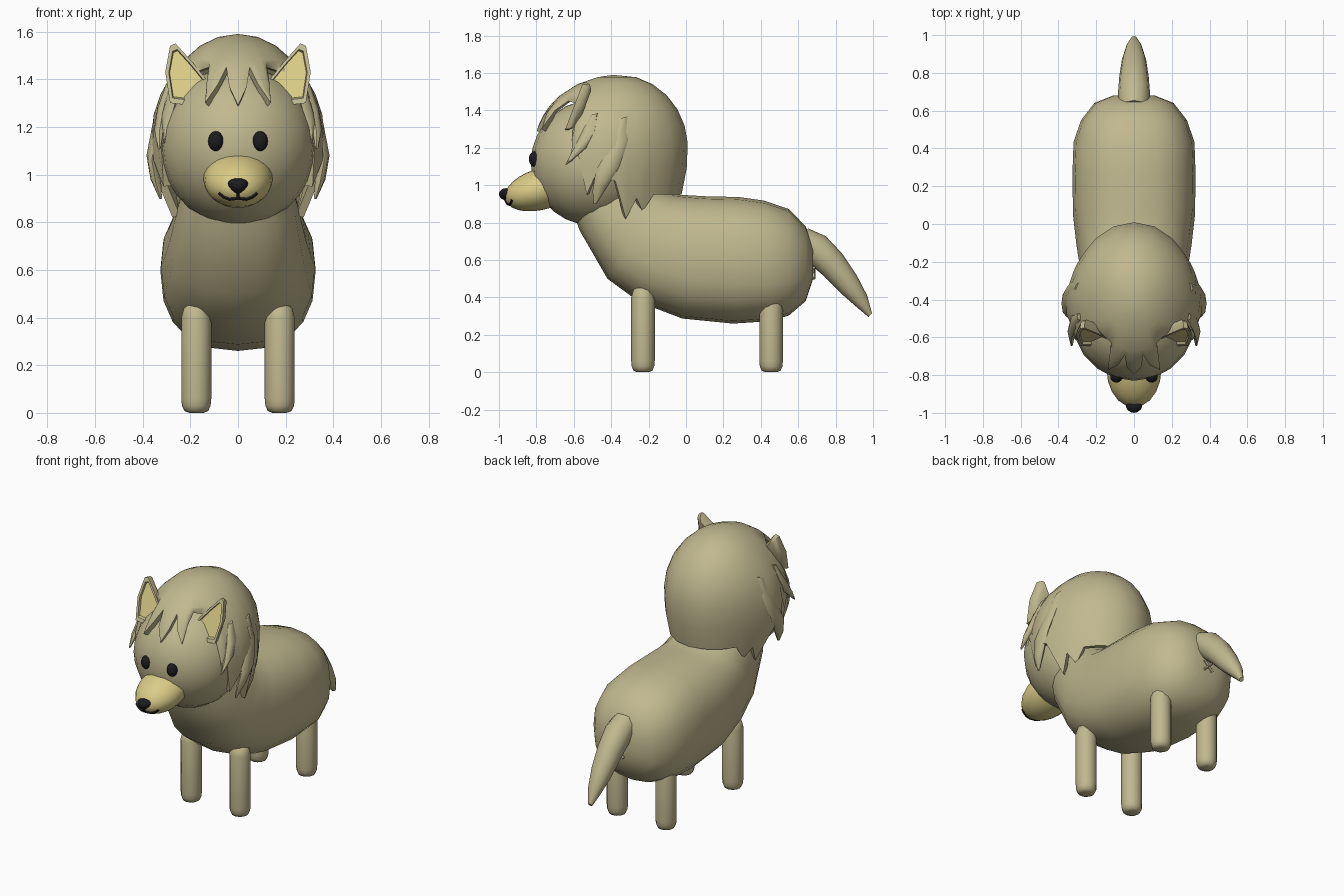
import bpy, bmesh, math
from mathutils import Vector

if "Cube" in bpy.data.objects:
    bpy.data.objects.remove(bpy.data.objects["Cube"])


def material(name, rgb):
    m = bpy.data.materials.new(name)
    m.diffuse_color = (*rgb, 1)
    m.use_nodes = True
    m.node_tree.nodes["Principled BSDF"].inputs["Base Color"].default_value = m.diffuse_color
    return m


FUR = material("khaki fur", (0.53, 0.48, 0.275))
CREAM = material("pale yellow", (0.70, 0.60, 0.24))
BLACK = material("black", (0.012, 0.012, 0.014))


def finish(name, bm, *mats):
    bmesh.ops.recalc_face_normals(bm, faces=bm.faces)
    me = bpy.data.meshes.new(name)
    bm.to_mesh(me)
    bm.free()
    for m in mats:
        me.materials.append(m)
    ob = bpy.data.objects.new(name, me)
    bpy.context.collection.objects.link(ob)
    return ob


def ring(c, up, w, n=16, power=1.0):
    """Rounded section: centre, half-height vector, half width in x."""
    pts = []
    for i in range(n):
        a = 2 * math.pi * i / n
        s, k = math.sin(a), math.cos(a)
        f = lambda v: math.copysign(abs(v) ** power, v)
        pts.append(Vector(c) + Vector(up) * f(k) + Vector((w * f(s), 0, 0)))
    return pts


def loft(name, rings, mat):
    bm = bmesh.new()
    rows = [[bm.verts.new(p) for p in r] for r in rings]
    n = len(rows[0])
    for a, b in zip(rows, rows[1:]):
        for i in range(n):
            j = (i + 1) % n
            bm.faces.new((a[i], a[j], b[j], b[i]))
    bm.faces.new(rows[0])
    bm.faces.new(rows[-1])
    return finish(name, bm, mat)


def ball(name, c, r, mat, u=20, v=14, warp=None):
    bm = bmesh.new()
    bmesh.ops.create_uvsphere(bm, u_segments=u, v_segments=v, radius=1)
    for vt in bm.verts:
        p = warp(vt.co.copy()) if warp else vt.co
        vt.co = Vector((c[0] + p.x * r[0], c[1] + p.y * r[1], c[2] + p.z * r[2]))
    return finish(name, bm, mat)


def tube(name, paths, radius, mat):
    cu = bpy.data.curves.new(name, 'CURVE')
    cu.dimensions = '3D'
    cu.bevel_depth = radius
    cu.bevel_resolution = 1
    cu.use_fill_caps = True
    for path in paths:
        sp = cu.splines.new('POLY')
        sp.points.add(len(path) - 1)
        for q, p in zip(sp.points, path):
            q.co = (*p, 1)
    cu.materials.append(mat)
    ob = bpy.data.objects.new(name, cu)
    bpy.context.collection.objects.link(ob)


# Body: sections given by top (y, z), bottom (y, z) and half width
sections = [(-.27, 1.10, -.62, .92, .20), (-.13, .98, -.57, .76, .25),
            (-.05, .95, -.42, .50, .285), (.03, .945, -.25, .375, .305),
            (.12, .94, -.02, .287, .323), (.28, .937, .25, .26, .326),
            (.42, .917, .45, .273, .32), (.55, .872, .55, .303, .28),
            (.64, .78, .64, .38, .21), (.68, .67, .68, .50, .11)]
loft("body", [ring((0, (a + c) / 2, (b + d) / 2), (0, (a - c) / 2, (b - d) / 2), w, 20, .83)
              for a, b, c, d, w in sections], FUR)

# Legs
for label, y in (("front", -.23), ("back", .455)):
    for side, x in (("left", .175), ("right", -.175)):
        prof = [(.03, 0), (.05, .008), (.06, .03), (.063, .06), (.063, .40), (.052, .44), (.025, .46)]
        loft(f"{label}_leg_{side}", [ring((x, y, z), (0, r, 0), r, 12) for r, z in prof], FUR)

# Tail: drooping taper
path = [(.60, .71, .08), (.69, .665, .085), (.78, .58, .078), (.87, .47, .064),
        (.94, .38, .042), (.985, .305, .014)]
d = Vector((0, .68, .73))
loft("tail", [ring((0, y, z), d * r, r, 12) for y, z, r in path], FUR)

# Small crossed mark under the tail
tube("rear_mark", [[(-.03, .683, .50), (.03, .683, .56)], [(.03, .683, .50), (-.03, .683, .56)]],
     .009, FUR)

# Head
ball("head", (0, -.5, 1.12), (.328, .33, .335), FUR)

# Hair: dome whose lower edge is cut into pointed locks (azimuth from front, z, flare)
edge = [(0, 1.29, 1), (7, 1.37, 1), (11, 1.45, .99), (16, 1.38, 1.01), (24, 1.30, 1.04), (27, 1.40, .99),
        (31, 1.45, .91), (40, 1.44, .88), (48, 1.43, .9), (54, 1.36, 1.0), (59, 1.13, 1.1),
        (63, 1.20, 1.1), (68, .95, 1.12), (76, 1.06, 1.14), (88, 1.02, 1.15), (97, .82, 1.1),
        (106, .93, 1.06), (114, .86, 1.03), (124, .95, 1), (140, .95, 1), (160, .95, 1), (180, .95, 1)]
edge += [(360 - a, z, f) for a, z, f in edge[-2:0:-1]]
bm = bmesh.new()
pole = bm.verts.new((0, -.39, 1.59))
cols = []
for az, ze, flare in edge:
    end = math.acos((ze - 1.2) / .39) if ze > 1.2 else math.pi / 2 + math.asin((1.2 - ze) / .6)
    start = math.radians(44)
    thetas = [start * k / 3 for k in (1, 2, 3)] + [start + (end - start) * k / 5 for k in range(1, 6)]
    a, col = math.radians(az), []
    for k, t in enumerate(thetas):
        r = math.sin(t) * (1 + (flare - 1) * max(0, (k - 2) / 5))
        z = 1.2 + math.cos(t) * (.39 if t < math.pi / 2 else .6)
        ry = .45 if math.cos(a) > 0 else .37
        rx = .327 + .012 * math.cos(a)
        col.append(bm.verts.new((rx * r * math.sin(a), -.36 - ry * r * math.cos(a), z)))
    cols.append(col)
for i, a in enumerate(cols):
    b = cols[(i + 1) % len(cols)]
    bm.faces.new((pole, a[0], b[0]))
    for k in range(len(a) - 1):
        bm.faces.new((a[k], a[k + 1], b[k + 1], b[k]))
hair = finish("hair", bm, FUR)
sol = hair.modifiers.new("thickness", 'SOLIDIFY')
sol.thickness = .035
sol.offset = -1

# Flat pointed side locks lying over the hair: x, y, z, half breadth
locks = [[(.29, -.34, 1.36, .03), (.335, -.37, 1.22, .06), (.362, -.42, 1.08, .065),
          (.345, -.46, .98, .04), (.325, -.485, .90, .008)],
         [(.28, -.49, 1.38, .02), (.315, -.52, 1.28, .045), (.33, -.57, 1.19, .04),
          (.33, -.64, 1.11, .006)]]
for side, s in (("left", 1), ("right", -1)):
    for k, lock in enumerate(locks):
        loft(f"side_lock_{k + 1}_{side}",
             [ring((s * x, y, z), (0, w, w * .3), .022 if w > .01 else .006, 8)
              for x, y, z, w in lock], FUR)

# Ears: rimmed front with a sunken pale inside, rounded back
outline = [(.125, 1.39), (.19, 1.47), (.262, 1.55), (.285, 1.54), (.305, 1.43), (.285, 1.30), (.20, 1.29)]
for side, s in (("left", 1), ("right", -1)):
    bm = bmesh.new()

    def loop(scale, dy):
        cx, cz = .225, 1.415
        return [bm.verts.new((s * (cx + (x - cx) * scale),
                              -.645 + dy + (cz + (z - cz) * scale - 1.3) * .38,
                              cz + (z - cz) * scale)) for x, z in outline]

    rows = [loop(.77, .014), loop(.82, 0), loop(1, 0), loop(.99, .02), loop(.9, .042), loop(.68, .06)]
    for a, b in zip(rows, rows[1:]):
        for i in range(7):
            j = (i + 1) % 7
            bm.faces.new((a[i], a[j], b[j], b[i]))
    bm.faces.new(rows[0]).material_index = 1
    bm.faces.new(rows[-1])
    finish(f"ear_{side}", bm, FUR, CREAM)

# Snout, drooping slightly forward
SC, SR, DROOP = (0, -.77, .98), (.145, .2, .113), .2


def droop(p):
    p.z += p.y * SR[1] * DROOP / SR[2]
    return p


ball("snout", SC, SR, CREAM, warp=droop)


def on_snout(x, z):
    depth = .1
    for _ in range(12):
        q = 1 - (x / SR[0]) ** 2 - ((z + depth * DROOP - SC[2]) / SR[2]) ** 2
        depth = SR[1] * math.sqrt(max(q, 0))
    return (x, SC[1] - depth, z)


# Nose, narrower at the bottom
def wedge(p):
    p.x *= .8 + .35 * p.z
    return p


ball("nose", (0, -.962, .952), (.05, .038, .032), BLACK, 14, 10, wedge)

# Mouth lines
smile = [(-.08, .922), (-.06, .905), (-.035, .896), (0, .90), (.035, .896), (.06, .905), (.08, .922)]
tube("mouth", [[on_snout(*p) for p in smile], [on_snout(0, z) for z in (.94, .92, .90)]], .007, BLACK)

# Eyes
for side, s in (("left", 1), ("right", -1)):
    ball(f"eye_{side}", (s * .093, -.808, 1.14), (.033, .032, .042), BLACK, 14, 10)

# Bake modifiers and curves, then smooth with sharp creases kept
bpy.ops.object.select_all(action='SELECT')
bpy.context.view_layer.objects.active = hair
bpy.ops.object.convert(target='MESH')
bpy.ops.object.shade_smooth_by_angle(angle=math.radians(45))
